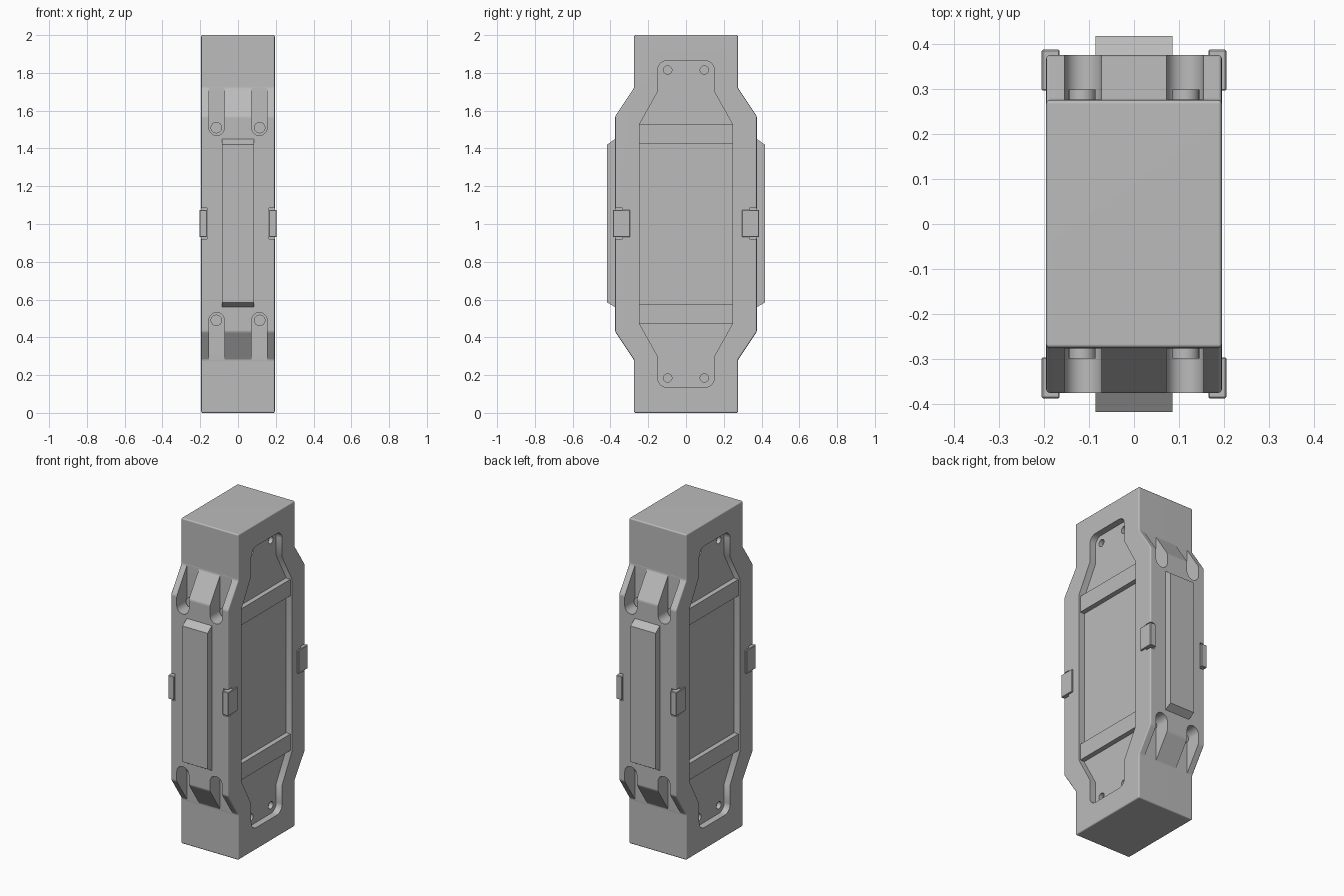
import bpy, bmesh, math
from mathutils import Vector

cube = bpy.data.objects.get("Cube")
if cube:
    bpy.data.objects.remove(cube, do_unlink=True)

grey = bpy.data.materials.new("plain grey")
grey.use_nodes = True
grey.diffuse_color = (0.5, 0.5, 0.5, 1)
grey.node_tree.nodes["Principled BSDF"].inputs["Base Color"].default_value = (0.5, 0.5, 0.5, 1)

MID = 1.0            # height of the symmetry plane
SIGNS = (-1, 1)
CORNERS = [(a, b) for a in SIGNS for b in SIGNS]


def prism(name, pts, axis, lo, hi):
    """Extrude an outline of (horizontal, height above middle) along x or y."""
    def place(u, v, d):
        return Vector((d, u, v + MID)) if axis == "x" else Vector((u, d, v + MID))
    bm = bmesh.new()
    ends = [[bm.verts.new(place(u, v, d)) for u, v in pts] for d in (lo, hi)]
    bm.faces.new(ends[0])
    bm.faces.new(ends[1])
    for i in range(len(pts)):
        j = (i + 1) % len(pts)
        bm.faces.new((ends[0][i], ends[0][j], ends[1][j], ends[1][i]))
    bmesh.ops.recalc_face_normals(bm, faces=bm.faces)
    mesh = bpy.data.meshes.new(name)
    bm.to_mesh(mesh)
    bm.free()
    mesh.materials.append(grey)
    obj = bpy.data.objects.new(name, mesh)
    bpy.context.scene.collection.objects.link(obj)
    return obj


def rect(u0, u1, v0, v1):
    return [(u0, v0), (u1, v0), (u1, v1), (u0, v1)]


def arc(u, v, r, start, end, n):
    angles = [math.radians(start + (end - start) * i / n) for i in range(n + 1)]
    return [(u + r * math.cos(a), v + r * math.sin(a)) for a in angles]


def circle(u, v, r):
    return arc(u, v, r, 0, 360, 32)[:-1]


def four_fold(quarter):
    """Mirror a quarter outline (right side, going up) into a closed outline."""
    right = [(u, -v) for u, v in reversed(quarter)] + quarter
    return right + [(-u, v) for u, v in reversed(right)]


def activate(obj):
    bpy.ops.object.select_all(action="DESELECT")
    obj.select_set(True)
    bpy.context.view_layer.objects.active = obj


def bevel(obj, width, segments):
    mod = obj.modifiers.new("edge", "BEVEL")
    mod.width = width
    mod.segments = segments
    mod.limit_method = "ANGLE"
    mod.angle_limit = math.radians(20)
    activate(obj)
    bpy.ops.object.modifier_apply(modifier=mod.name)


def finish(obj):
    activate(obj)
    bpy.ops.object.shade_smooth_by_angle(angle=math.radians(30))
    mod = obj.modifiers.new("flat faces", "WEIGHTED_NORMAL")
    mod.keep_sharp = True


def cut(obj, cutter):
    mod = obj.modifiers.new("cut", "BOOLEAN")
    mod.operation = "DIFFERENCE"
    mod.solver = "EXACT"
    mod.object = cutter
    activate(obj)
    bpy.ops.object.modifier_apply(modifier=mod.name)
    bpy.data.objects.remove(cutter, do_unlink=True)


# Main body with a wide waist and narrow ends
body = prism("body", four_fold([(0.375, 0.57), (0.275, 0.72), (0.275, 1.0)]),
             "x", -0.195, 0.195)
bevel(body, 0.008, 3)

# Side recesses with rounded ends and screw holes
panel = four_fold([(0.245, 0.53), (0.15, 0.70)] + arc(0.10, 0.815, 0.05, 0, 90, 8))
for side in SIGNS:
    cut(body, prism("recess_cutter", panel, "x", *sorted((side * 0.155, side * 0.3))))
    for sy, sz in CORNERS:
        hole = circle(sy * 0.097, sz * 0.815, 0.022)
        cut(body, prism("hole_cutter", hole, "x", *sorted((side * 0.13, side * 0.17))))

# Slots in the front and back shoulders, and clip notches
for face in SIGNS:
    for sx, sz in CORNERS:
        slot = [(0.041, 0.722), (-0.041, 0.722)] + arc(0, 0.51, 0.041, 180, 360, 16)
        slot = [(sx * 0.113 + u, sz * v) for u, v in slot]
        cut(body, prism("slot_cutter", slot, "y", *sorted((face * 0.276, face * 0.5))))
    for sx in SIGNS:
        notch = rect(*sorted((sx * 0.165, sx * 0.25)), -0.08, 0.085)
        cut(body, prism("notch_cutter", notch, "y", *sorted((face * 0.335, face * 0.45))))
finish(body)

# Cross bars inside the side recesses
for side, side_name in ((-1, "right"), (1, "left")):
    for sz, level in ((-1, "lower"), (1, "upper")):
        outline = rect(-0.245, 0.245, *sorted((sz * 0.425, sz * 0.526)))
        prism(f"{side_name}_{level}_bar", outline, "x",
              *sorted((side * 0.15, side * 0.185)))

for face, face_name in ((-1, "front"), (1, "back")):
    # Long raised strip with sloped ends
    strip = [(face * 0.36, -0.44), (face * 0.375, -0.44), (face * 0.418, -0.415),
             (face * 0.418, 0.42), (face * 0.375, 0.45), (face * 0.36, 0.45)]
    prism(f"{face_name}_strip", strip, "x", -0.085, 0.085)
    # Screw heads seated in the slots
    for sx, sz in CORNERS:
        head = prism(f"{face_name}_screw_head", circle(sx * 0.115, sz * 0.51, 0.03), "y",
                     *sorted((face * 0.26, face * 0.299)))
        finish(head)
    # Corner clips around the waist
    for sx in SIGNS:
        clip = rect(*sorted((sx * 0.165, sx * 0.205)), -0.07, 0.075)
        obj = prism(f"{face_name}_clip", clip, "y", *sorted((face * 0.296, face * 0.387)))
        bevel(obj, 0.003, 1)
